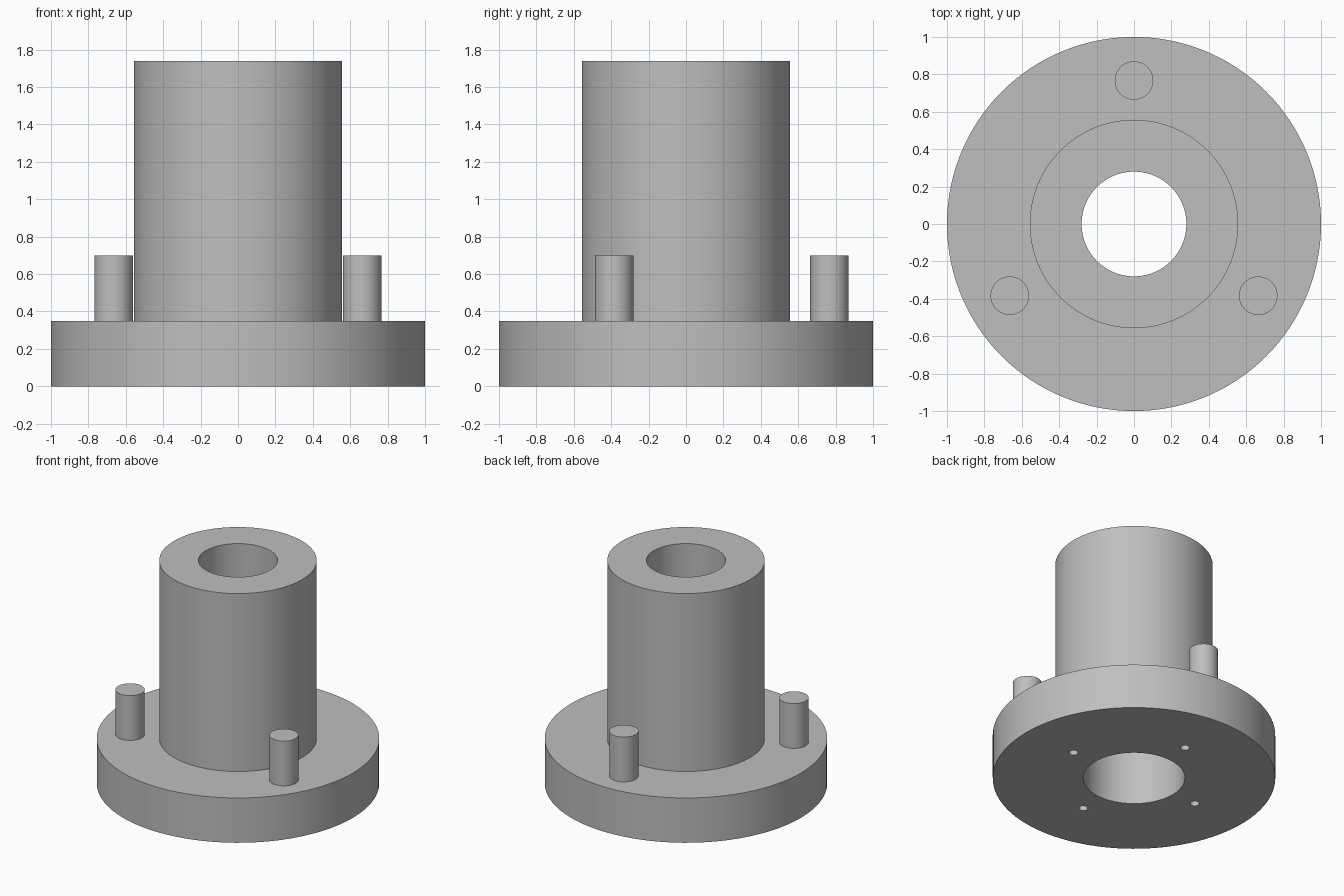
import bpy
import bmesh
from math import cos, sin, radians
from mathutils import Matrix, Vector

cube = bpy.data.objects.get("Cube")
if cube:
    bpy.data.objects.remove(cube, do_unlink=True)

SEGMENTS = 128

# Single grey material
grey = bpy.data.materials.new("grey")
grey.use_nodes = True
colour = (0.52, 0.52, 0.52, 1)
grey.diffuse_color = colour
grey.node_tree.nodes["Principled BSDF"].inputs["Base Color"].default_value = colour


def make_object(name, bm):
    bmesh.ops.recalc_face_normals(bm, faces=bm.faces)
    mesh = bpy.data.meshes.new(name)
    bm.to_mesh(mesh)
    bm.free()
    mesh.materials.append(grey)
    obj = bpy.data.objects.new(name, mesh)
    bpy.context.collection.objects.link(obj)
    return obj


def smooth(obj):
    bpy.ops.object.select_all(action="DESELECT")
    obj.select_set(True)
    bpy.context.view_layer.objects.active = obj
    bpy.ops.object.shade_smooth_by_angle(angle=radians(30))


def lathe(name, profile):
    """Revolve a closed (radius, height) outline about z."""
    bm = bmesh.new()
    verts = [bm.verts.new((r, 0, z)) for r, z in profile]
    edges = [bm.edges.new((a, b)) for a, b in zip(verts, verts[1:] + verts[:1])]
    bmesh.ops.spin(bm, geom=verts + edges, axis=(0, 0, 1), cent=(0, 0, 0),
                   angle=radians(360), steps=SEGMENTS, use_merge=True)
    bmesh.ops.remove_doubles(bm, verts=bm.verts, dist=1e-5)
    return make_object(name, bm)


def cylinders(name, count, ring, start, radius, bottom, top, segments):
    """Equal upright cylinders spaced evenly around a ring."""
    bm = bmesh.new()
    for i in range(count):
        angle = radians(start + 360 * i / count)
        centre = Vector((ring * cos(angle), ring * sin(angle), (bottom + top) / 2))
        bmesh.ops.create_cone(bm, cap_ends=True, segments=segments,
                              radius1=radius, radius2=radius, depth=top - bottom,
                              matrix=Matrix.Translation(centre))
    return make_object(name, bm)


# Flange and sleeve in one piece, with the bore wider in its lower part
body = lathe("flanged_sleeve", [
    (0.36, 0), (1.0, 0), (1.0, 0.35), (0.557, 0.35),
    (0.557, 1.74), (0.28, 1.74), (0.28, 0.9), (0.36, 0.9)])

# Four blind screw holes in the underside
cutter = cylinders("screw_hole_cutter", 4, 0.56, 0, 0.033, -0.1, 0.2, 24)
cutter.hide_render = True
cutter.hide_viewport = True
holes = body.modifiers.new("screw_holes", "BOOLEAN")
holes.operation = "DIFFERENCE"
holes.solver = "EXACT"
holes.object = cutter
smooth(body)

# Three locating pins on the flange
pins = cylinders("locating_pins", 3, 0.767, 90, 0.103, 0.35, 0.70, 48)
smooth(pins)
